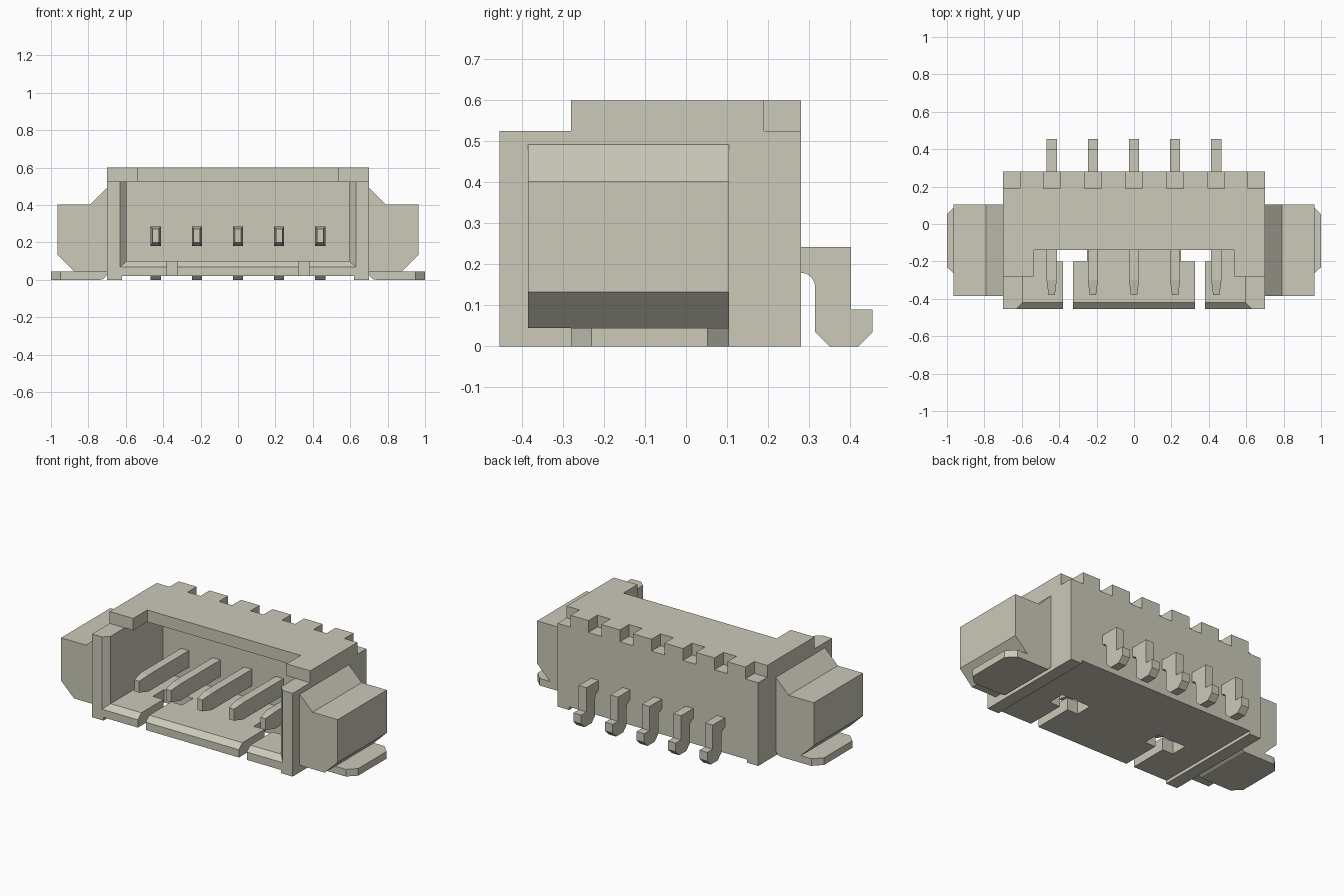
import bpy
import bmesh
from math import sin, cos, pi

cube = bpy.data.objects.get("Cube")
if cube:
    bpy.data.objects.remove(cube, do_unlink=True)

# One ivory plastic colour for everything
ivory = bpy.data.materials.new("ivory")
ivory.use_nodes = True
COLOUR = (0.60, 0.585, 0.485, 1)
ivory.diffuse_color = COLOUR
ivory.node_tree.nodes["Principled BSDF"].inputs["Base Color"].default_value = COLOUR


def make(name, bm):
    bmesh.ops.recalc_face_normals(bm, faces=bm.faces[:])
    mesh = bpy.data.meshes.new(name)
    bm.to_mesh(mesh)
    bm.free()
    mesh.materials.append(ivory)
    obj = bpy.data.objects.new(name, mesh)
    bpy.context.collection.objects.link(obj)
    return obj


def loft(bm, ring_a, ring_b):
    """Closed solid between two matching rings of points."""
    a = [bm.verts.new(p) for p in ring_a]
    b = [bm.verts.new(p) for p in ring_b]
    bm.faces.new(a)
    bm.faces.new(b[::-1])
    for i in range(len(a)):
        j = (i + 1) % len(a)
        bm.faces.new((a[i], b[i], b[j], a[j]))


def prism(bm, profile, axis, lo, hi):
    """Extrude a 2D profile along the x, y or z axis."""
    def place(t):
        rings = {"x": lambda u, v: (t, u, v),
                 "y": lambda u, v: (u, t, v),
                 "z": lambda u, v: (u, v, t)}
        return [rings[axis](u, v) for u, v in profile]
    loft(bm, place(lo), place(hi))


def rect(u0, u1, v0, v1):
    return [(u0, v0), (u1, v0), (u1, v1), (u0, v1)]


def box(x0, x1, y0, y1, z0, z1):
    bm = bmesh.new()
    prism(bm, rect(x0, x1, y0, y1), "z", z0, z1)
    return bm


def cut(target, bm):
    """Subtract a temporary solid from the target."""
    cutter = make("cutter", bm)
    cutter.hide_render = True
    mod = target.modifiers.new("cut", "BOOLEAN")
    mod.operation = "DIFFERENCE"
    mod.solver = "EXACT"
    mod.object = cutter
    bpy.context.view_layer.objects.active = target
    bpy.ops.object.modifier_apply(modifier=mod.name)
    bpy.data.objects.remove(cutter, do_unlink=True)


def mirror_x(obj):
    mod = obj.modifiers.new("mirror", "MIRROR")
    mod.use_mirror_merge = False


PINS = [-0.44, -0.22, 0, 0.22, 0.44]

# Housing: stepped side profile
bm = bmesh.new()
prism(bm, [(-0.455, 0), (0.28, 0), (0.28, 0.6), (-0.28, 0.6),
           (-0.28, 0.525), (-0.455, 0.525)], "x", -0.70, 0.70)
housing = make("housing", bm)

# Mating cavity, open top window and front clearance
cut(housing, box(-0.595, 0.595, -0.6, 0.1, 0.1, 0.525))
cut(housing, box(-0.535, 0.535, -0.6, -0.14, 0.3, 0.8))
cut(housing, box(-0.595, 0.595, -0.6, -0.28, 0.3, 0.8))

# Chamfered lead-in around the cavity mouth
bm = bmesh.new()
loft(bm, [(x, -0.465, z) for x, z in rect(-0.64, 0.64, 0.06, 0.7)],
     [(x, -0.42, z) for x, z in rect(-0.595, 0.595, 0.1, 0.7)])
cut(housing, bm)

# Raised underside between two side runners
cut(housing, box(-0.62, 0.62, -0.6, 0.5, -0.1, 0.02))

# T-shaped floor slots
for s in (-1, 1):
    c = s * 0.3525
    cut(housing, box(c - 0.0275, c + 0.0275, -0.6, -0.15, -0.1, 0.2))
    cut(housing, box(c - 0.1025, c + 0.1025, -0.2, -0.09, -0.1, 0.2))

# Notches along the rear top edge
for x in PINS:
    cut(housing, box(x - 0.045, x + 0.045, 0.19, 0.4, 0.525, 0.8))
for s in (-1, 1):
    x0, x1 = sorted((s * 0.61, s * 0.8))
    cut(housing, box(x0, x1, 0.19, 0.4, 0.525, 0.8))

# Contacts: tapered front blade and bent rear solder leg
leg = [(0.2, 0.18), (0.28, 0.18)]
leg += [(0.28 + 0.035 * sin(a), 0.145 + 0.035 * cos(a))
        for a in (pi / 8, pi / 4, 3 * pi / 8, pi / 2)]
leg += [(0.315, 0.035), (0.35, 0), (0.42, 0), (0.455, 0.035),
        (0.455, 0.09), (0.402, 0.09), (0.402, 0.242), (0.2, 0.242)]
for i, x in enumerate(PINS):
    w = 0.027
    bm = bmesh.new()
    prism(bm, rect(x - w, x + w, 0.18, 0.285), "y", -0.30, 0.12)
    bm.faces.ensure_lookup_table()
    tip = [f for f in bm.faces if f.calc_center_median().y < -0.29]
    new = bmesh.ops.extrude_discrete_faces(bm, faces=tip)["faces"]
    bm.free()
    bm = bmesh.new()
    rings = [(-0.38, 0.017, 0.2, 0.272), (-0.30, w, 0.18, 0.285), (0.12, w, 0.18, 0.285)]
    loops = [[bm.verts.new((u, y, v)) for u, v in rect(x - h, x + h, z0, z1)]
             for y, h, z0, z1 in rings]
    bm.faces.new(loops[0])
    bm.faces.new(loops[-1][::-1])
    for a, b in zip(loops, loops[1:]):
        for k in range(4):
            j = (k + 1) % 4
            bm.faces.new((a[k], b[k], b[j], a[j]))
    make(f"contact_blade_{i + 1}", bm)
    bm = bmesh.new()
    prism(bm, leg, "x", x - w, x + w)
    make(f"contact_leg_{i + 1}", bm)

# Side anchor blocks
bm = bmesh.new()
prism(bm, [(0.70, 0.045), (0.875, 0.045), (0.965, 0.133), (0.965, 0.403),
           (0.79, 0.403), (0.70, 0.492)], "y", -0.385, 0.105)
mirror_x(make("anchor_block", bm))

# Side solder tabs: clipped outer corners, rounded inner bend
bm = bmesh.new()
prism(bm, [(0.70, -0.28), (0.948, -0.28), (1, -0.23), (1, 0.052),
           (0.948, 0.105), (0.70, 0.105)], "z", 0, 0.045)
bend = [e for e in bm.edges if all(v.co.x < 0.71 and v.co.z < 0.01 for v in e.verts)]
bmesh.ops.bevel(bm, geom=bend, offset=0.04, segments=5, profile=0.5, affect="EDGES")
mirror_x(make("solder_tab", bm))
